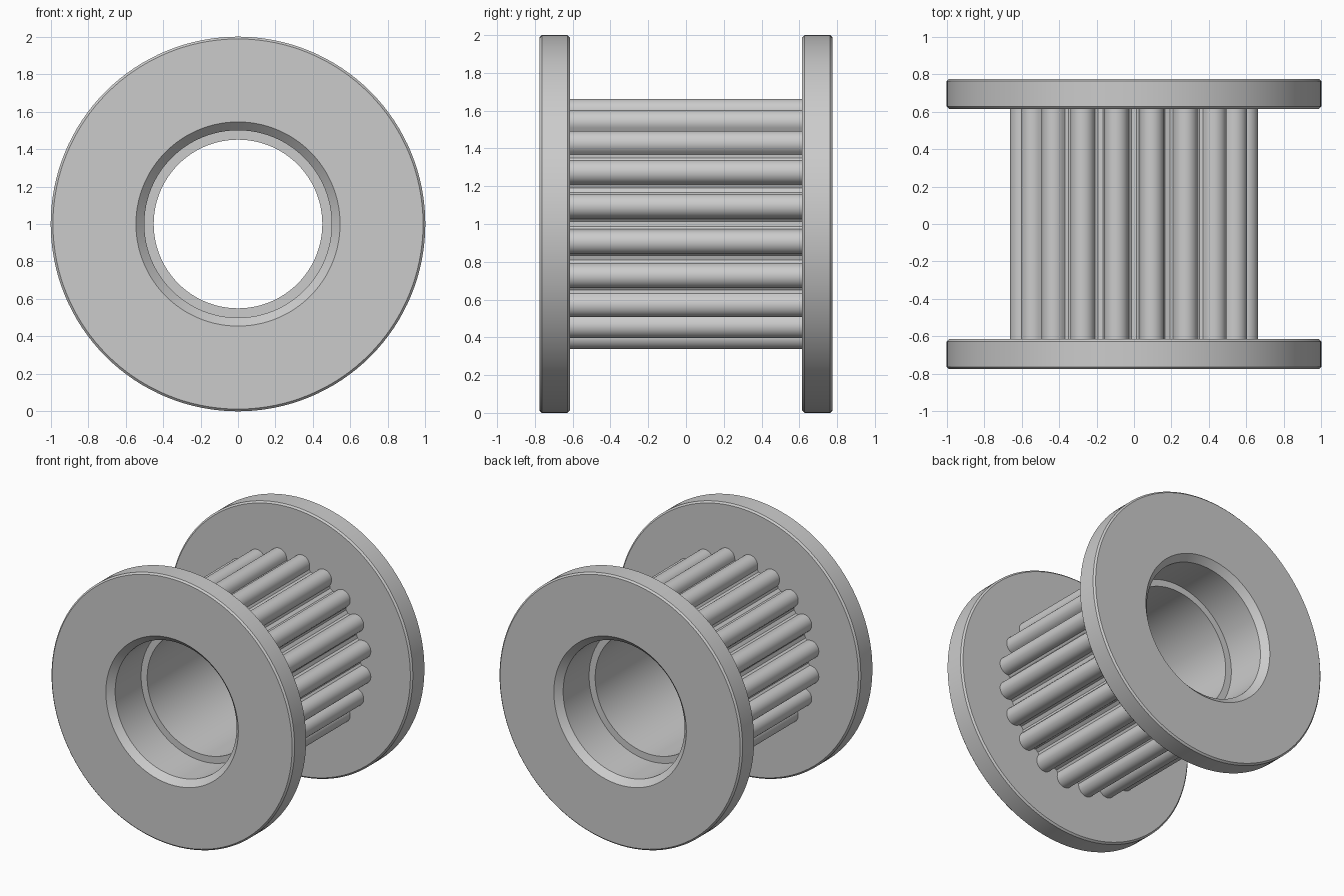
import bpy, bmesh, math
from mathutils import Matrix, Vector

cube = bpy.data.objects.get("Cube")
if cube:
    bpy.data.objects.remove(cube, do_unlink=True)

GREY = (0.6, 0.6, 0.6, 1)
metal = bpy.data.materials.new("light grey metal")
metal.use_nodes = True
metal.diffuse_color = GREY
metal.node_tree.nodes["Principled BSDF"].inputs["Base Color"].default_value = GREY

HALF = 0.775      # half length of the pulley
INNER = 0.615     # inner face of each flange
ROOT = 0.572      # floor of the tooth grooves
TEETH = 20
TIP = 0.065       # tooth tip rounding radius
OUTER = 0.67


def finish(name, bm):
    bmesh.ops.recalc_face_normals(bm, faces=bm.faces)
    mesh = bpy.data.meshes.new(name)
    bm.to_mesh(mesh)
    bm.free()
    mesh.materials.append(metal)
    obj = bpy.data.objects.new(name, mesh)
    obj.location.z = 1
    bpy.context.collection.objects.link(obj)
    bpy.ops.object.select_all(action="DESELECT")
    obj.select_set(True)
    bpy.context.view_layer.objects.active = obj
    bpy.ops.object.shade_smooth_by_angle(angle=math.radians(30))
    return obj


def flange(name, side):
    """Flange with its half of the stepped bore, turned around the y axis."""
    b = 0.012
    profile = [(ROOT - 0.01, INNER), (1 - b, INNER), (1, INNER + b),
               (1, HALF - b), (1 - b, HALF), (0.545, HALF),
               (0.5, HALF - 0.045), (0.5, HALF - 0.35),
               (0.45, HALF - 0.35), (0.45, 0)]
    bm = bmesh.new()
    verts = [bm.verts.new((r, side * y, 0)) for r, y in profile]
    edges = [bm.edges.new(pair) for pair in zip(verts, verts[1:])]
    bmesh.ops.spin(bm, geom=verts + edges, cent=(0, 0, 0), axis=(0, 1, 0),
                   angle=math.tau, steps=128, use_merge=True)
    bmesh.ops.remove_doubles(bm, verts=bm.verts, dist=0.0001)
    return finish(name, bm)


def toothed_barrel():
    """Round-tipped teeth extruded between the flanges."""
    tooth = [(-TIP - 0.012, ROOT), (-TIP, ROOT + 0.014)]
    for i in range(17):
        a = math.pi * (1 - i / 16)
        tooth.append((TIP * math.cos(a), OUTER - TIP + TIP * math.sin(a)))
    tooth += [(TIP, ROOT + 0.014), (TIP + 0.012, ROOT)]
    bm = bmesh.new()
    outline = []
    for k in range(TEETH):
        turn = Matrix.Rotation((k + 0.5) * math.tau / TEETH, 3, "Y")
        outline += [bm.verts.new(turn @ Vector((u, -INNER, r))) for u, r in tooth]
    edges = [bm.edges.new((v, outline[i - 1])) for i, v in enumerate(outline)]
    new = bmesh.ops.extrude_edge_only(bm, edges=edges)["geom"]
    far = [g for g in new if isinstance(g, bmesh.types.BMVert)]
    bmesh.ops.translate(bm, verts=far, vec=(0, 2 * INNER, 0))
    return finish("toothed_barrel", bm)


flange("front_flange", -1)
flange("back_flange", 1)
toothed_barrel()
